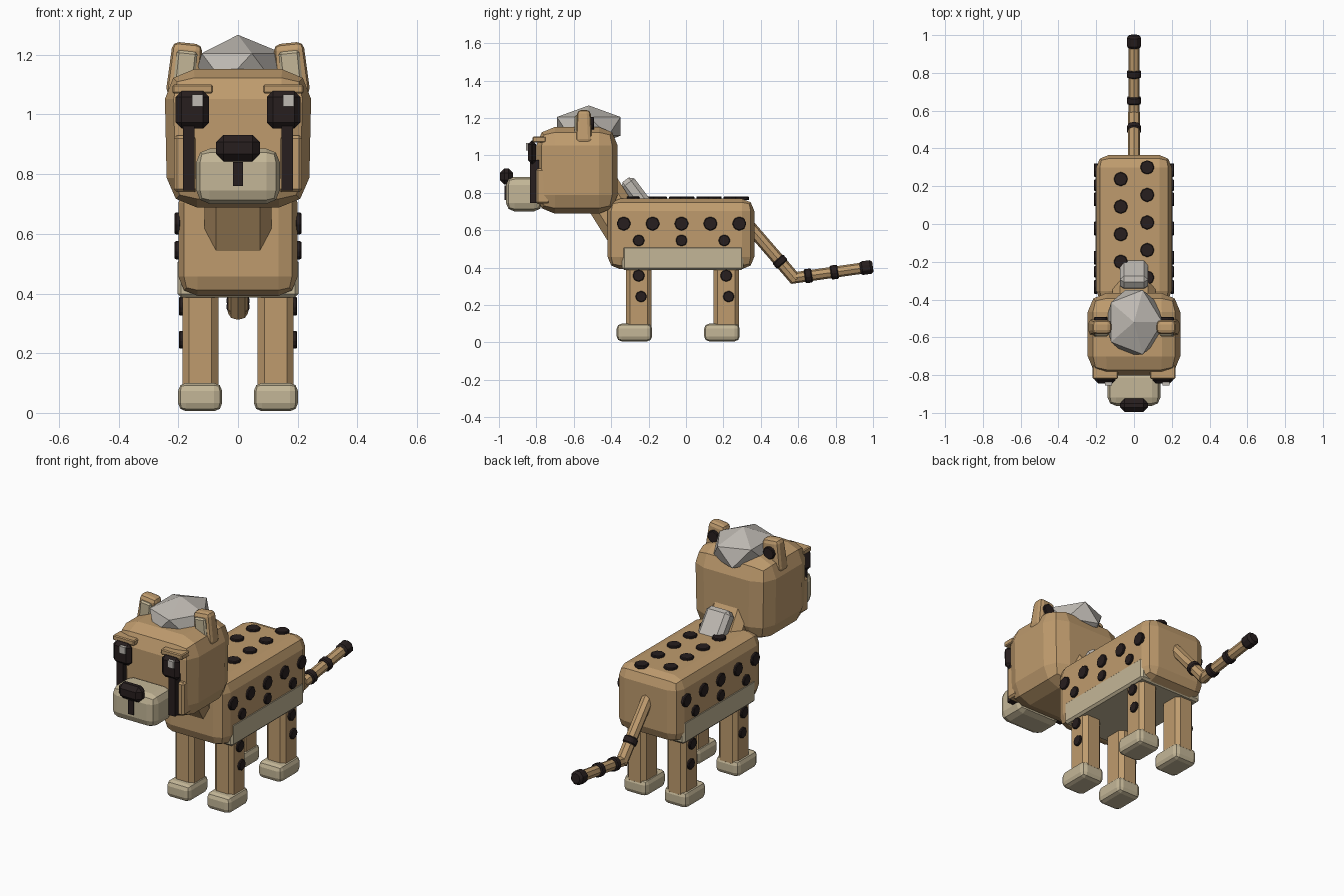
import bpy
import math
from mathutils import Vector

cube = bpy.data.objects.get("Cube")
if cube:
    bpy.data.objects.remove(cube, do_unlink=True)


def material(name, rgb):
    m = bpy.data.materials.new(name)
    m.use_nodes = True
    m.diffuse_color = (*rgb, 1)
    m.node_tree.nodes["Principled BSDF"].inputs["Base Color"].default_value = (*rgb, 1)
    return m


TAN = material("tan fur", (0.52, 0.33, 0.155))
CREAM = material("cream fur", (0.55, 0.47, 0.31))
DARK = material("dark brown", (0.02, 0.013, 0.013))
GREY = material("pale grey", (0.52, 0.49, 0.45))


def finish(name, mat, bevel=0, segments=1):
    ob = bpy.context.object
    ob.name = name
    ob.data.materials.append(mat)
    bpy.ops.object.transform_apply(location=False, rotation=False, scale=True)
    if bevel:
        mod = ob.modifiers.new("Bevel", 'BEVEL')
        mod.width = bevel
        mod.segments = segments
        mod.limit_method = 'ANGLE'
    return ob


def box(name, loc, size, mat, bevel=0.0, segments=1, rot=(0, 0, 0)):
    bpy.ops.mesh.primitive_cube_add(size=1, location=loc, rotation=rot)
    bpy.context.object.scale = size
    return finish(name, mat, bevel, segments)


def rod(name, a, b, radius, mat, bevel=0.0, sides=8):
    """Faceted cylinder from point a to point b."""
    a, b = Vector(a), Vector(b)
    d = b - a
    rot = d.to_track_quat('Z', 'Y').to_euler()
    bpy.ops.mesh.primitive_cylinder_add(vertices=sides, radius=radius, depth=d.length,
                                        location=(a + b) / 2, rotation=rot)
    return finish(name, mat, bevel)


def spot(name, loc, normal, radius):
    n = Vector(normal) * 0.01
    p = Vector(loc)
    rod(name, p - n, p + n, radius, DARK, 0.004)


# Torso, belly and neck
box("body", (0, -0.027, 0.58), (0.4, 0.784, 0.376), TAN, 0.065, 2)
box("belly", (0, -0.017, 0.452), (0.406, 0.65, 0.13), CREAM, 0.012)
box("neck", (0, -0.38, 0.69), (0.226, 0.222, 0.45), TAN, 0.04, 1, (math.radians(32), 0, 0))
box("back_mane", (0, -0.26, 0.785), (0.15, 0.085, 0.21), GREY, 0.022, 1, (math.radians(37), 0, 0))

# Head, narrowing slightly toward the jaw
head = box("head", (0, -0.583, 0.92), (0.494, 0.436, 0.464), TAN, 0.1, 2)
for v in head.data.vertices:
    if v.co.z < 0:
        v.co.x *= 0.96
bpy.ops.mesh.primitive_ico_sphere_add(subdivisions=1, radius=1, location=(0, -0.52, 1.155))
bpy.context.object.scale = (0.168, 0.2, 0.112)
finish("head_tuft", GREY)

# Muzzle
box("muzzle", (0, -0.865, 0.793), (0.28, 0.195, 0.185), CREAM, 0.045, 2)
box("nose", (0, -0.96, 0.887), (0.146, 0.07, 0.088), DARK, 0.024)
box("mouth_line", (0, -0.955, 0.8), (0.032, 0.03, 0.08), DARK)

for side, s in (("right", -1), ("left", 1)):
    # Face markings
    box(side + "_eye", (s * 0.153, -0.823, 1.016), (0.112, 0.044, 0.126), DARK, 0.02)
    box(side + "_eye_highlight", (s * 0.153 + 0.017, -0.845, 1.047), (0.037, 0.02, 0.04), GREY)
    box(side + "_tear_stripe", (s * 0.165, -0.81, 0.86), (0.04, 0.048, 0.23), DARK)
    box(side + "_brow", (s * 0.152, -0.785, 1.085), (0.135, 0.07, 0.03), TAN, 0.005)
    box(side + "_cheek", (s * 0.175, -0.765, 0.835), (0.08, 0.075, 0.19), TAN, 0.01)

    # Ears
    tilt = (0, -s * math.radians(6), 0)
    ear = box(side + "_ear", (s * 0.178, -0.546, 1.15), (0.112, 0.09, 0.18), TAN, 0.022, 2, tilt)
    for v in ear.data.vertices:
        if v.co.z > 0:
            v.co.x *= 0.9
            v.co.y *= 0.8
    box(side + "_inner_ear", (s * 0.176, -0.585, 1.155), (0.07, 0.022, 0.115), CREAM, 0.008, 1, tilt)
    spot(side + "_ear_spot", (s * 0.176, -0.502, 1.17), (0, 1, 0), 0.036)

    # Legs with paws
    for end, y in (("front", -0.253), ("back", 0.215)):
        box(f"{end}_{side}_leg", (s * 0.126, y, 0.26), (0.12, 0.138, 0.4), TAN, 0.022)
        box(f"{end}_{side}_paw", (s * 0.127, y - 0.023, 0.053), (0.148, 0.19, 0.095), CREAM, 0.027, 2)
        spot(f"{end}_{side}_upper_leg_spot", (s * 0.188, y, 0.357), (s, 0, 0), 0.033)
        spot(f"{end}_{side}_lower_leg_spot", (s * 0.188, y + 0.013, 0.245), (s, 0, 0), 0.031)

    # Flank spots
    for i in range(5):
        spot(f"{side}_flank_spot", (s * 0.202, -0.333 + i * 0.1545, 0.635), (s, 0, 0), 0.038)
    for i in range(3):
        spot(f"{side}_low_flank_spot", (s * 0.202, -0.253 + i * 0.229, 0.545), (s, 0, 0), 0.032)

    # Back spots, staggered between the two rows
    for i in range(4 if s < 0 else 5):
        y = (0.3 if s > 0 else 0.238) - i * 0.146
        spot(f"{side}_back_spot", (s * 0.07, y, 0.77), (0, 0, 1), 0.038)

# Tail with dark bands
root, bend, tip = Vector((0, 0.31, 0.655)), Vector((0, 0.578, 0.345)), Vector((0, 0.999, 0.405))
rod("tail_base", root, bend + (bend - root).normalized() * 0.015, 0.033, TAN)
rod("tail_end", bend - (tip - bend).normalized() * 0.015, tip.lerp(bend, 0.1), 0.03, TAN)
for a, b, t in ((root, bend, 0.72), (bend, tip, 0.18), (bend, tip, 0.51)):
    mid, half = a.lerp(b, t), (b - a).normalized() * 0.02
    rod("tail_band", mid - half, mid + half, 0.04, DARK, 0.006)
rod("tail_tip", tip - (tip - bend).normalized() * 0.072, tip, 0.042, DARK, 0.014)
